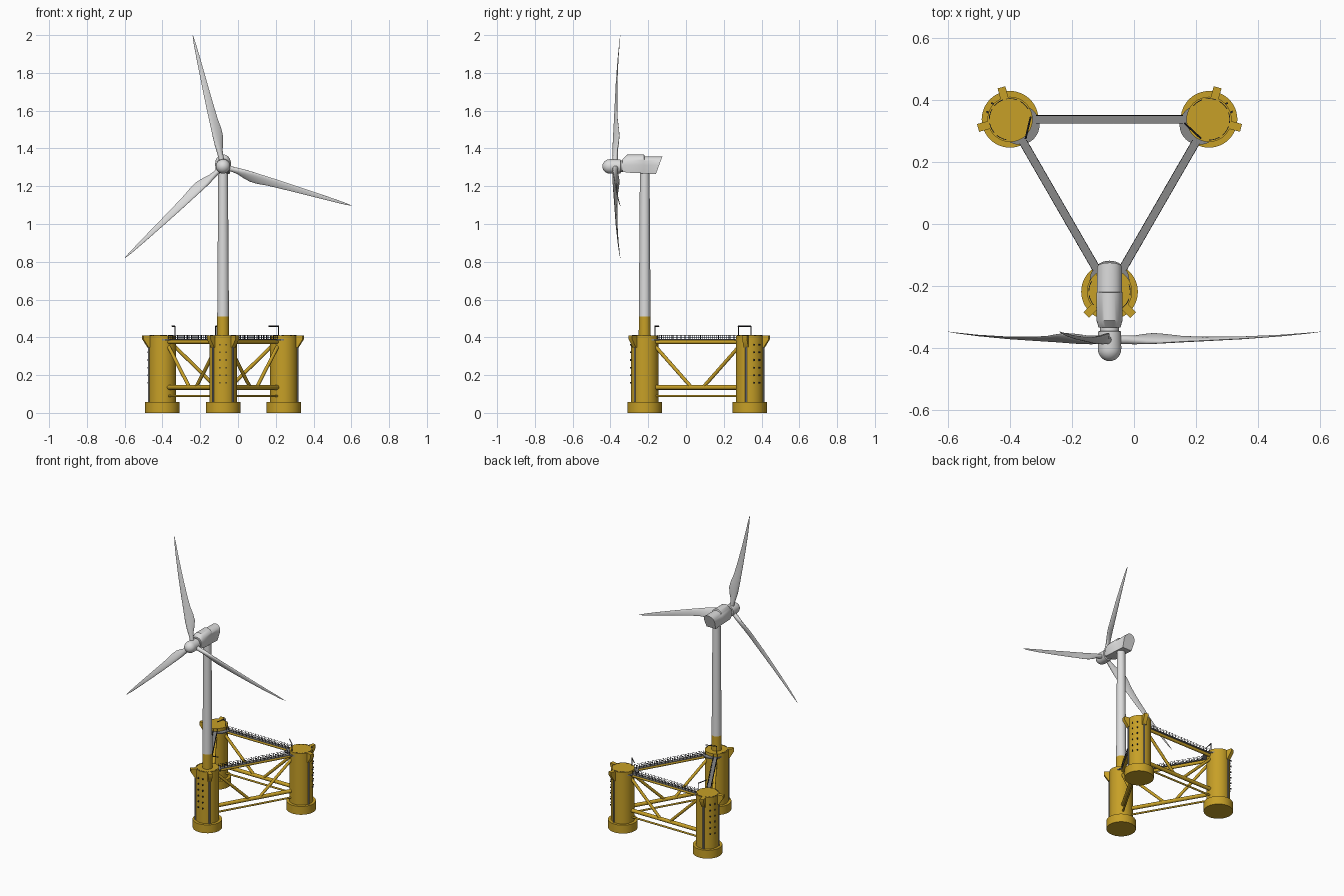
import bpy, bmesh, math
from mathutils import Vector, Matrix

if "Cube" in bpy.data.objects:
    bpy.data.objects.remove(bpy.data.objects["Cube"])

def material(name, rgb):
    m = bpy.data.materials.new(name)
    m.diffuse_color = (*rgb, 1)
    m.use_nodes = True
    m.node_tree.nodes["Principled BSDF"].inputs["Base Color"].default_value = m.diffuse_color
    return m

YELLOW = material("yellow_paint", (0.57, 0.35, 0.02))
WHITE = material("light_grey_paint", (0.72, 0.72, 0.72))
GREY = material("walkway_grey", (0.25, 0.25, 0.25))
DARK = material("dark_steel", (0.03, 0.03, 0.035))

CX, CY, R = -0.079, 0.1525, 0.371      # platform centre, distance to columns
COL_R, TOP = 0.073, 0.41
HUB_Z, TOWER_Y = 1.305, CY - R

def finish(bm, name, mat, matrix=None):
    bmesh.ops.recalc_face_normals(bm, faces=bm.faces)
    me = bpy.data.meshes.new(name)
    bm.to_mesh(me)
    bm.free()
    me.materials.append(mat)
    ob = bpy.data.objects.new(name, me)
    bpy.context.collection.objects.link(ob)
    if matrix:
        ob.matrix_world = matrix
    return ob

def triple(bm, name, mat):
    """Place three copies around the platform centre."""
    ob = finish(bm, name + "_1", mat)
    for k in range(3):
        o = ob if k == 0 else ob.copy()
        if k:
            o.name = f"{name}_{k + 1}"
            bpy.context.collection.objects.link(o)
        o.matrix_world = Matrix.Translation((CX, CY, 0)) @ Matrix.Rotation(math.radians(120 * k), 4, 'Z')

def tube(bm, a, b, r, r2=None, seg=12):
    a, b = Vector(a), Vector(b)
    d = b - a
    mat = Matrix.Translation((a + b) / 2) @ d.to_track_quat('Z', 'Y').to_matrix().to_4x4()
    bmesh.ops.create_cone(bm, cap_ends=True, segments=seg, radius1=r,
                          radius2=r if r2 is None else r2, depth=d.length, matrix=mat)

def box(bm, centre, size, angle=0):
    mat = Matrix.Translation(centre) @ Matrix.Rotation(angle, 4, 'Z') @ Matrix.Diagonal((*size, 1))
    bmesh.ops.create_cube(bm, size=1, matrix=mat)

def loft(bm, rings):
    rows = [[bm.verts.new(p) for p in ring] for ring in rings]
    n = len(rows[0])
    for p, q in zip(rows, rows[1:]):
        for i in range(n):
            bm.faces.new((p[i], p[(i + 1) % n], q[(i + 1) % n], q[i]))
    bm.faces.new(rows[0])
    bm.faces.new(rows[-1])

# ---- floating platform, modelled once at the front column and repeated ----
A = Vector((0, -R, 0))
B = Vector((R * math.cos(math.pi / 6), R / 2, 0))
U = (B - A).normalized()
SIDE = Vector((-U.y, U.x, 0))
ANG = math.atan2(U.y, U.x)
LEN = (B - A).length

def on_side(t, z, off=0):
    return A + U * t + SIDE * off + Vector((0, 0, z))

# columns with heave bases
bm = bmesh.new()
tube(bm, A + Vector((0, 0, 0.05)), A + Vector((0, 0, TOP)), COL_R, seg=48)
tube(bm, A, A + Vector((0, 0, 0.057)), 0.0915, seg=48)
triple(bm, "column", YELLOW)

# mooring brackets and the pipes beneath them
brackets, pipes = bmesh.new(), bmesh.new()
for deg in (-135, -45):
    d = Vector((math.cos(math.radians(deg)), math.sin(math.radians(deg)), 0))
    s = Vector((-d.y, d.x, 0)) * 0.013
    prof = [(0.06, TOP), (0.107, TOP), (0.107, 0.39), (0.078, 0.345), (0.06, 0.345)]
    loft(brackets, [[A + d * r + Vector((0, 0, z)) + s * k for r, z in prof] for k in (-1, 1)])
    p = A + d * 0.075
    tube(pipes, p + Vector((0, 0, 0.057)), p + Vector((0, 0, 0.35)), 0.005)
triple(brackets, "mooring_bracket", YELLOW)
triple(pipes, "mooring_pipe", GREY)

# ladder fixings on the outer face
bm = bmesh.new()
for i in range(6):
    for x in (-0.016, 0.016):
        box(bm, A + Vector((x, -0.073, 0.16 + 0.04 * i)), (0.006, 0.012, 0.008))
triple(bm, "ladder_fixing", DARK)

# curb ring on the column top, open toward the walkways
bm = bmesh.new()
for i in range(24):
    if i % 4 != 3:
        a0 = math.radians(150 + i * 10)
        a1 = a0 + math.radians(10)
        p0, p1 = [A + Vector((0.067 * math.cos(a), 0.067 * math.sin(a), TOP + 0.001)) for a in (a0, a1)]
        tube(bm, p0, p1, 0.0014, seg=6)
triple(bm, "top_curb", DARK)

# landing disc on the inner side of each column
bm = bmesh.new()
c = A + Vector((0, 0.036, 0))
tube(bm, c + Vector((0, 0, 0.383)), c + Vector((0, 0, 0.39)), 0.064, seg=40)
triple(bm, "landing", GREY)

# davit
bm = bmesh.new()
p, q = A + Vector((-0.039, 0.054, 0)), A + Vector((0.03, 0.075, 0))
tube(bm, p + Vector((0, 0, 0.385)), p + Vector((0, 0, 0.46)), 0.003, seg=8)
tube(bm, p + Vector((0, 0, 0.459)), q + Vector((0, 0, 0.459)), 0.003, seg=8)
triple(bm, "davit", DARK)

# horizontal beams and diagonal braces
bm = bmesh.new()
for z, r in ((0.375, 0.010), (0.135, 0.0125), (0.09, 0.006)):
    tube(bm, on_side(0.06, z), on_side(LEN - 0.06, z), r, seg=16)
for end, sgn in ((0, 1), (LEN, -1)):
    tube(bm, on_side(end + sgn * 0.062, 0.355), on_side(LEN / 2 - sgn * 0.035, 0.135), 0.0095, seg=16)
triple(bm, "brace_frame", YELLOW)

# walkway deck
bm = bmesh.new()
box(bm, on_side(LEN / 2, 0.3875), (LEN - 0.17, 0.026, 0.005), ANG)
triple(bm, "walkway", GREY)

# walkway railings
bm = bmesh.new()
for off in (-0.0125, 0.0125):
    for z in (0.40, 0.409):
        tube(bm, on_side(0.085, z, off), on_side(LEN - 0.085, z, off), 0.0011, seg=6)
    for i in range(20):
        t = 0.085 + i * (LEN - 0.17) / 19
        tube(bm, on_side(t, 0.388, off), on_side(t, 0.412, off), 0.0015, seg=6)
triple(bm, "railing", DARK)

# ---- tower ----
bm = bmesh.new()
tube(bm, (CX, TOWER_Y, 0.40), (CX, TOWER_Y, 0.51), 0.032, 0.031, 40)
finish(bm, "tower_base", YELLOW)
bm = bmesh.new()
tube(bm, (CX, TOWER_Y, 0.51), (CX, TOWER_Y, 1.29), 0.031, 0.0255, 40)
finish(bm, "tower", WHITE)

# ---- nacelle: arched sections, rear cut at a slant ----
def arch(y, hw, bottom, top, slant=0.0):
    mid = 1.312
    pts = [(-hw * 0.85, bottom), (hw * 0.85, bottom)]
    for i in range(17):
        a = math.pi * i / 16
        pts.append((hw * math.cos(a), mid + (top - mid) * math.sin(a) ** 0.8))
    return [(CX + x, y + slant * (z - top), z) for x, z in pts]

bm = bmesh.new()
loft(bm, [arch(-0.335, 0.035, 1.277, 1.345), arch(-0.312, 0.042, 1.272, 1.368),
          arch(-0.222, 0.042, 1.268, 1.368), arch(-0.219, 0.0405, 1.268, 1.358),
          arch(-0.125, 0.0405, 1.264, 1.358, 0.37)])
finish(bm, "nacelle", WHITE)

# ---- spinner ----
bm = bmesh.new()
prof = [(-0.325, 0.030), (-0.345, 0.030), (-0.347, 0.037), (-0.403, 0.038)]
prof += [(-0.403 - 0.040 * math.sin(a), 0.038 * math.cos(a))
         for a in [math.radians(d) for d in (15, 30, 45, 60, 75, 87)]]
loft(bm, [[(CX + r * math.cos(i * math.pi / 18), y, HUB_Z + r * math.sin(i * math.pi / 18))
           for i in range(36)] for y, r in prof])
finish(bm, "spinner", WHITE)

# ---- blades: radius, chord, thickness, twist in degrees, share of chord ahead ----
SECTIONS = [(0.020, 0.028, 0.028, 30, 0.5), (0.055, 0.028, 0.028, 30, 0.5),
            (0.085, 0.036, 0.027, 32, 0.46), (0.12, 0.052, 0.024, 32, 0.38),
            (0.16, 0.062, 0.020, 30, 0.33), (0.20, 0.059, 0.017, 26, 0.33),
            (0.25, 0.049, 0.014, 20, 0.37), (0.32, 0.042, 0.011, 15, 0.40),
            (0.45, 0.031, 0.008, 10, 0.43), (0.58, 0.020, 0.005, 6, 0.46),
            (0.67, 0.011, 0.003, 4, 0.5), (0.712, 0.002, 0.001, 3, 0.5)]

def blade_ring(r, chord, thick, twist, ahead):
    t, ring = math.radians(twist), []
    y0 = -0.374 + 0.026 * (r / 0.712) ** 3
    for i in range(20):
        a = 2 * math.pi * i / 20
        f = 0.5 + 0.5 * math.cos(a)                  # 0 leading, 1 trailing
        taper = 1 if chord <= thick else 1.15 - 0.5 * f
        c, n = chord * (f - ahead), thick / 2 * math.sin(a) * taper
        ring.append((c * math.cos(t) - n * math.sin(t), y0 + c * math.sin(t) + n * math.cos(t), r))
    return ring

for k in range(3):
    bm = bmesh.new()
    loft(bm, [blade_ring(*s) for s in SECTIONS])
    finish(bm, f"blade_{k + 1}", WHITE, Matrix.Translation((CX, 0, HUB_Z))
           @ Matrix.Rotation(math.radians(-13 + 120 * k), 4, 'Y'))

# smooth round parts, keep hard edges
for ob in bpy.context.collection.objects:
    ob.select_set(True)
    bpy.context.view_layer.objects.active = ob
bpy.ops.object.shade_smooth_by_angle(angle=math.radians(40))
